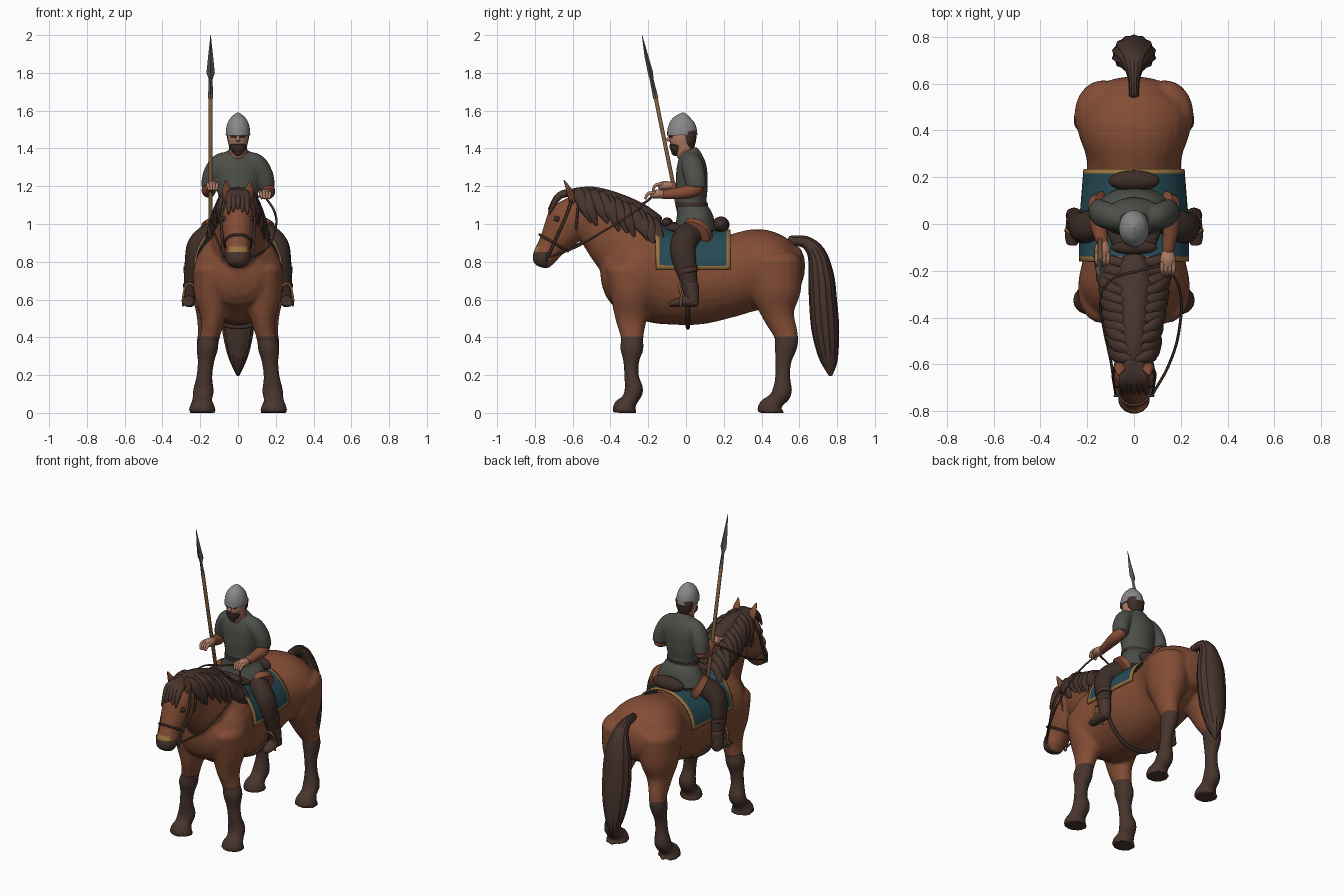
import bpy, bmesh, math, random
from mathutils import Vector

random.seed(4)
cube = bpy.data.objects.get("Cube")
if cube:
    bpy.data.objects.remove(cube, do_unlink=True)


def material(name, *rgb):
    m = bpy.data.materials.new(name)
    m.use_nodes = True
    m.diffuse_color = (*rgb, 1)
    m.node_tree.nodes["Principled BSDF"].inputs["Base Color"].default_value = (*rgb, 1)
    return m


russet = material("russet coat", .225, .073, .035)
brown = material("mane brown", .065, .035, .027)
dark = material("dark leather", .047, .027, .021)
teal = material("blanket teal", .02, .068, .092)
gold = material("gold trim", .32, .17, .05)
cloth = material("tunic grey green", .075, .08, .068)
steel = material("helmet steel", .25, .25, .25)
iron = material("spear iron", .09, .095, .095)
wood = material("spear wood", .22, .12, .05)
skin = material("skin", .42, .2, .13)


def loft(bm, rows, seg=20, sub=4, caps=(.5, .5), ripple=0):
    """Skin elliptical sections (x, y, z, half width, half depth) along a smooth path."""
    rows = [Vector(r) for r in rows]
    pts = []
    for i in range(len(rows) - 1):
        p, q = rows[i], rows[i + 1]
        m = (q - rows[max(i - 1, 0)]) / 2
        n = (rows[min(i + 2, len(rows) - 1)] - p) / 2
        for k in range(sub):
            t = k / sub
            h = t * t * (3 - 2 * t)
            pts.append(p * (1 - h) + q * h + m * (t * (1 - t) ** 2) - n * (t * t * (1 - t)))
    pts.append(rows[-1])
    frames = []
    for i, p in enumerate(pts):
        a, b = pts[max(i - 1, 0)], pts[min(i + 1, len(pts) - 1)]
        t = (Vector(b[:3]) - Vector(a[:3])).normalized()
        frames.append((Vector(p[:3]), t, p[3], p[4]))

    # rounded ends
    def dome(frame, sign, amount):
        c, t, a, b = frame
        angles = [math.radians(d) for d in (30, 55, 78)] if amount else []
        return [(c + t * sign * amount * min(a, b) * math.sin(g), t,
                 a * math.cos(g), b * math.cos(g)) for g in angles]
    frames = dome(frames[0], -1, caps[0])[::-1] + frames + dome(frames[-1], 1, caps[1])

    rings = []
    for c, t, a, b in frames:
        side = (Vector((1, 0, 0)) - t * t.x).normalized()
        up = t.cross(side)
        ring = []
        for k in range(seg):
            g = math.tau * k / seg
            r = 1 + ripple * (k % 2)
            v = c + side * (a * r * math.cos(g)) + up * (b * r * math.sin(g))
            v.z = max(v.z, 0)
            ring.append(bm.verts.new(v))
        rings.append(ring)
    for lo, hi in zip(rings, rings[1:]):
        for k in range(seg):
            bm.faces.new((lo[k], lo[k - 1], hi[k - 1], hi[k]))
    bm.faces.new(rings[0])
    bm.faces.new(rings[-1][::-1])


def finish(name, bm, *mats):
    bmesh.ops.recalc_face_normals(bm, faces=bm.faces)
    me = bpy.data.meshes.new(name)
    bm.to_mesh(me)
    bm.free()
    for m in mats:
        me.materials.append(m)
    me.shade_smooth()
    me.set_sharp_from_angle(angle=.9)
    ob = bpy.data.objects.new(name, me)
    bpy.context.collection.objects.link(ob)
    return ob


def part(name, mat, *paths, **opts):
    bm = bmesh.new()
    for rows in paths:
        loft(bm, rows, **opts)
    return finish(name, bm, mat)


def mirror(rows):
    return [(-r[0], *r[1:]) for r in rows]


def pair(name, mat, *paths, **opts):
    part("left_" + name, mat, *paths, **opts)
    part("right_" + name, mat, *[mirror(p) for p in paths], **opts)


def bake(ob):
    graph = bpy.context.evaluated_depsgraph_get()
    return bpy.data.meshes.new_from_object(ob.evaluated_get(graph))


def fuse(ob, size, smoothing):
    """Melt overlapping shells into one smooth skin."""
    mats = list(ob.data.materials)
    mod = ob.modifiers.new("fuse", "REMESH")
    mod.mode = "VOXEL"
    mod.voxel_size = size
    ob.modifiers.new("soften", "SMOOTH").iterations = smoothing
    me = bake(ob)
    ob.modifiers.clear()
    me.materials.clear()
    for m in mats:
        me.materials.append(m)
    me.shade_smooth()
    ob.data = me


def cord(name, mat, pts, radius=.008, cyclic=False):
    curve = bpy.data.curves.new(name, "CURVE")
    curve.dimensions = "3D"
    curve.bevel_depth = radius
    curve.bevel_resolution = 1
    curve.resolution_u = 6
    curve.use_fill_caps = True
    line = curve.splines.new("BEZIER")
    line.bezier_points.add(len(pts) - 1)
    for bp, p in zip(line.bezier_points, pts):
        bp.co = p
        bp.handle_left_type = bp.handle_right_type = "AUTO"
    line.use_cyclic_u = cyclic
    tmp = bpy.data.objects.new(name, curve)
    bpy.context.collection.objects.link(tmp)
    bpy.context.view_layer.update()
    me = bake(tmp)
    bpy.data.objects.remove(tmp)
    me.materials.clear()
    me.materials.append(mat)
    me.shade_smooth()
    bpy.context.collection.objects.link(bpy.data.objects.new(name, me))


def strap(name, mat, centre, a, b, up, radius=.008):
    c, u = Vector(centre), Vector(up).normalized()
    turn = [math.tau * k / 12 for k in range(12)]
    cord(name, mat, [c + Vector((a * math.cos(g), 0, 0)) + u * b * math.sin(g) for g in turn],
         radius, True)


# Horse: trunk, neck, head and legs fused
trunk = [(0, -.37, .72, .18, .165), (0, -.27, .73, .238, .23), (0, -.12, .725, .215, .255),
         (0, .05, .7, .22, .235), (0, .2, .715, .205, .215), (0, .29, .74, .205, .213),
         (0, .4, .765, .24, .21), (0, .5, .765, .23, .175), (0, .565, .76, .16, .13)]
neck = [(0, -.22, .8, .17, .2), (0, -.33, .9, .14, .19), (0, -.44, 1, .105, .155),
        (0, -.53, 1.07, .085, .115), (0, -.59, 1.09, .07, .09)]
head = [(0, -.575, 1.1, .06, .07), (0, -.615, 1.03, .088, .115), (0, -.665, .95, .082, .1),
        (0, -.715, .88, .064, .074), (0, -.75, .825, .069, .064), (0, -.762, .795, .058, .052)]
hind = [(.13, .465, .8, .125, .15), (.138, .475, .64, .112, .135), (.148, .49, .52, .074, .086),
        (.163, .528, .42, .05, .064), (.17, .53, .36, .05, .062), (.175, .515, .27, .038, .043),
        (.18, .512, .19, .04, .04), (.185, .508, .11, .052, .053), (.188, .475, .065, .05, .045),
        (.19, .45, .03, .066, .066), (.19, .447, 0, .073, .073)]
fore = [(.14, -.285, .76, .1, .14), (.132, -.288, .62, .1, .112), (.133, -.29, .5, .066, .085),
        (.15, -.285, .4, .052, .06), (.163, -.287, .34, .057, .062), (.17, -.29, .27, .044, .042),
        (.178, -.288, .19, .043, .039), (.183, -.276, .12, .055, .05), (.19, -.3, .065, .053, .043),
        (.19, -.322, .03, .068, .062), (.19, -.325, 0, .075, .065)]
bm = bmesh.new()
for rows in (trunk, neck, head):
    loft(bm, rows, 28)
for rows in (hind, fore):
    for r in (rows, mirror(rows)):
        loft(bm, r, caps=(.5, 0))
horse = finish("horse_body", bm, russet, brown, gold)
fuse(horse, .011, 4)

# Stockings, muzzle and nose patch, cut cleanly at fixed heights
bm = bmesh.new()
bm.from_mesh(horse.data)
for z in (.405, .853, .88):
    bmesh.ops.bisect_plane(bm, geom=bm.verts[:] + bm.edges[:] + bm.faces[:],
                           plane_co=(0, 0, z), plane_no=(0, 0, 1))
for f in bm.faces:
    c = f.calc_center_median()
    f.smooth = True
    if c.z < .405 or (c.y < -.735 and c.z < .853):
        f.material_index = 1
    else:
        f.material_index = 2 if c.y < -.75 and c.z < .88 and abs(c.x) < .046 else 0
bm.to_mesh(horse.data)
bm.free()

pair("ear", russet, [(.048, -.6, 1.12, .026, .02), (.058, -.615, 1.17, .028, .017),
                     (.066, -.645, 1.23, .004, .004)], seg=10)
pair("horse_eye", dark, [(.07, -.68, 1.035, .014, .018), (.07, -.685, 1.02, .014, .018)], seg=10)

# Mane: a crest with draped locks, plus the forelock
locks = []
count = 11
for i in range(count):
    t = i / (count - 1)
    y = -.17 - .4 * t
    z = 1.03 + .15 * math.sin(t * math.pi / 2)
    w = .155 - .06 * t
    for s in (-1, 1):
        j = random.uniform(-.015, .015)
        locks.append([(s * .01, y - .01, z - .015, .025, .03),
                      (s * w * .65, y + .005, z - .03 + j / 2, .025, .034),
                      (s * w, y + .035 + j, z - .1, .02, .032),
                      (s * w * 1.02, y + .065 + j, z - .175 + j, .005, .008)])
part("mane_locks", brown, *locks, seg=10)
part("mane_crest", brown, [(0, -.15, 1.01, .05, .035), (0, -.25, 1.06, .07, .05),
                           (0, -.38, 1.115, .06, .05), (0, -.5, 1.15, .05, .045),
                           (0, -.6, 1.15, .04, .035)], ripple=.08)
part("forelock", brown, *[[(x * .3, -.58, 1.17, .025, .02), (x * .8, -.67, 1.15, .026, .02),
                          (x, -.725, 1.08 - abs(x) / 2, .006, .006)]
                         for x in (-.05, -.025, 0, .025, .05)], seg=10)

# Tail
part("tail", brown, [(0, .55, .91, .02, .025), (0, .63, .905, .026, .03), (0, .69, .845, .05, .045),
                     (0, .715, .73, .08, .062), (0, .725, .6, .088, .068),
                     (0, .737, .45, .08, .068), (0, .75, .33, .058, .054),
                     (0, .76, .26, .035, .037), (0, .765, .2, .008, .01)], seg=28, ripple=.09)

# Saddle blanket draped over the back, with gold border faces
ys = [-.16, -.14] + [-.14 + .0355 * k for k in range(1, 10)] + [.215, .235]
turns = [0, .09] + [.09 + (math.pi - .18) * k / 20 for k in range(1, 20)] + [math.pi - .09, math.pi]
bm = bmesh.new()
grid = []
for y in ys:
    top = .965 + 2.4 * max(0, -y) ** 2 + .03 * max(0, y)
    half = .235 - .08 * max(0, y)
    grid.append([bm.verts.new((half * math.cos(g), y, .76 + (top - .76) * math.sin(g)))
                 for g in turns])
for i in range(len(ys) - 1):
    for k in range(len(turns) - 1):
        f = bm.faces.new((grid[i][k], grid[i + 1][k], grid[i + 1][k + 1], grid[i][k + 1]))
        f.material_index = int(i in (0, len(ys) - 2) or k in (0, len(turns) - 2))
blanket = finish("saddle_blanket", bm, teal, gold)
blanket.modifiers.new("thickness", "SOLIDIFY").thickness = .009

# Saddle, girth and stirrups
part("saddle_seat", dark, [(0, -.11, .985, .085, .035), (0, .02, .965, .13, .03),
                           (0, .13, .965, .11, .03)])
for label, y, z, r, w in (("front", -.1, 1.005, .03, .1), ("rear", .185, .995, .045, .11)):
    bm = bmesh.new()
    bmesh.ops.create_uvsphere(bm, u_segments=24, v_segments=14, radius=1)
    for v in bm.verts:
        v.co = (v.co.x * w, y + v.co.y * r, z + v.co.z * r)
    finish("saddle_roll_" + label, bm, dark)
strap("girth", dark, (0, .01, .7), .224, .247, (0, 0, 1), .012)
for label, s in (("left", 1), ("right", -1)):
    cord(label + "_stirrup", gold, [(s * .222, -.03, .565), (s * .225, -.025, .62),
                                    (s * .256, -.04, .685), (s * .29, -.025, .62),
                                    (s * .292, -.03, .565)], .006)

# Bridle and reins
strap("noseband", dark, (0, -.7, .9), .073, .087, (0, -.86, .5), .007)
strap("headpiece", dark, (0, -.575, 1.05), .09, .128, (0, .1, 1), .007)
for label, s in (("left", 1), ("right", -1)):
    cord(label + "_cheek_strap", dark, [(s * .07, -.6, 1.14), (s * .088, -.64, 1.03),
                                        (s * .084, -.685, .93), (s * .076, -.73, .83)])
    strap(label + "_bit_ring", iron, (s * .075, -.735, .825), .008, .02, (0, 0, 1), .005)
cord("left_rein", dark, [(.078, -.73, .825), (.15, -.6, .87), (.195, -.44, .96),
                         (.195, -.28, 1.06), (.14, -.175, 1.15)], .006)
cord("right_rein", dark, [(-.078, -.73, .825), (-.1, -.58, .89), (-.128, -.45, .96),
                          (-.142, -.33, 1.03), (-.1, -.24, 1.1), (.02, -.2, 1.125),
                          (.13, -.175, 1.15)], .006)

# Rider: tunic fused with its sleeves, belt, collar and thigh bands
torso = [(0, .05, .96, .165, .112), (0, .045, 1.03, .14, .1), (0, .03, 1.1, .1, .08),
         (0, .03, 1.2, .115, .085), (0, .03, 1.3, .125, .08), (0, .022, 1.36, .085, .062),
         (0, .012, 1.395, .045, .045)]
sleeve = [(.05, .025, 1.33, .055, .05), (.1, .032, 1.315, .054, .057),
          (.138, .045, 1.255, .05, .058), (.152, .055, 1.19, .044, .053)]
bm = bmesh.new()
loft(bm, torso, 28, caps=(0, 0))
for rows in (sleeve, mirror(sleeve)):
    loft(bm, rows, caps=(.4, .1))
fuse(finish("tunic", bm, cloth), .008, 4)
part("belt", dark, [(0, .03, 1.09, .107, .086), (0, .03, 1.113, .104, .085)], caps=(0, 0))
part("collar", russet, [(0, .01, 1.376, .056, .056), (0, .008, 1.398, .047, .05)], caps=(0, 0))
pair("thigh_band", russet, [(.12, .065, .965, .07, .085), (.15, .05, .945, .07, .084)], caps=(.1, .1))

# Arms and hands
arms = {"left": [(.15, .065, 1.195, .036, .038), (.16, .01, 1.17, .037, .036),
                 (.145, -.12, 1.155, .024, .024)],
        "right": [(-.15, .065, 1.195, .036, .038), (-.155, .01, 1.175, .037, .036),
                  (-.135, -.08, 1.2, .025, .025)]}
for label, rows in arms.items():
    part(label + "_forearm", russet, rows)
    x, y, z = rows[-1][:3]
    fingers = [[(x + d, y - .045, z + .012, .009, .009), (x + d, y - .08, z + .006, .009, .009),
                (x + d * .8, y - .095, z - .02, .007, .007)] for d in (-.024, -.008, .008, .024)]
    part(label + "_hand", skin, [(x, y + .01, z, .022, .021), (x, y - .03, z + .004, .034, .025),
                                 (x, y - .06, z, .029, .02)], *fingers, seg=10)

# Legs and boots
pair("leg", dark, [(.09, .06, .955, .06, .065), (.155, .01, .935, .062, .07),
                   (.212, -.015, .885, .058, .068), (.236, -.008, .8, .046, .062),
                   (.248, .015, .7, .038, .046), (.256, .03, .61, .033, .036)])
pair("boot_cuff", brown, [(.243, .005, .765, .047, .058), (.246, .01, .74, .044, .053)],
     caps=(.1, .1))
pair("boot", brown, [(.252, .025, .68, .038, .042), (.256, .033, .62, .034, .037),
                     (.258, .035, .59, .034, .035)],
     [(.257, .055, .583, .03, .024), (.258, 0, .592, .033, .03), (.262, -.05, .583, .034, .022),
      (.265, -.085, .575, .024, .014)])

# Head, beard, hair and helmet
part("rider_head", skin, [(0, 0, 1.36, .042, .044), (0, -.012, 1.405, .047, .055),
                          (0, -.02, 1.45, .056, .068), (0, -.018, 1.51, .055, .064)])
part("nose", skin, [(0, -.083, 1.468, .007, .008), (0, -.094, 1.443, .012, .014)], seg=10)
part("beard", dark, [(0, -.06, 1.372, .02, .018), (0, -.054, 1.392, .038, .032),
                     (0, -.05, 1.415, .048, .038)], caps=(.6, .2))
pair("brow", dark, [(.012, -.086, 1.464, .006, .006), (.035, -.072, 1.464, .006, .007)], seg=8)
part("hair", dark, [(0, .024, 1.405, .036, .022), (0, .018, 1.44, .055, .036),
                    (0, .012, 1.485, .061, .046)])
part("helmet", steel, [(0, -.02, 1.47, .065, .08), (0, -.02, 1.505, .063, .077),
                       (0, -.018, 1.545, .051, .061), (0, -.014, 1.575, .026, .03),
                       (0, -.012, 1.59, .004, .004)], seg=24, caps=(0, .2))

# Spear
part("spear_shaft", wood, [(-.145, -.025, 1, .011, .011), (-.145, -.165, 1.69, .011, .011)],
     seg=10, sub=1)
part("spear_head", iron, [(-.145, -.16, 1.665, .014, .014), (-.145, -.182, 1.765, .01, .01),
                          (-.145, -.188, 1.8, .022, .014), (-.145, -.21, 1.89, .013, .01),
                          (-.145, -.233, 2, .001, .001)], seg=4, sub=1, caps=(0, 0))
